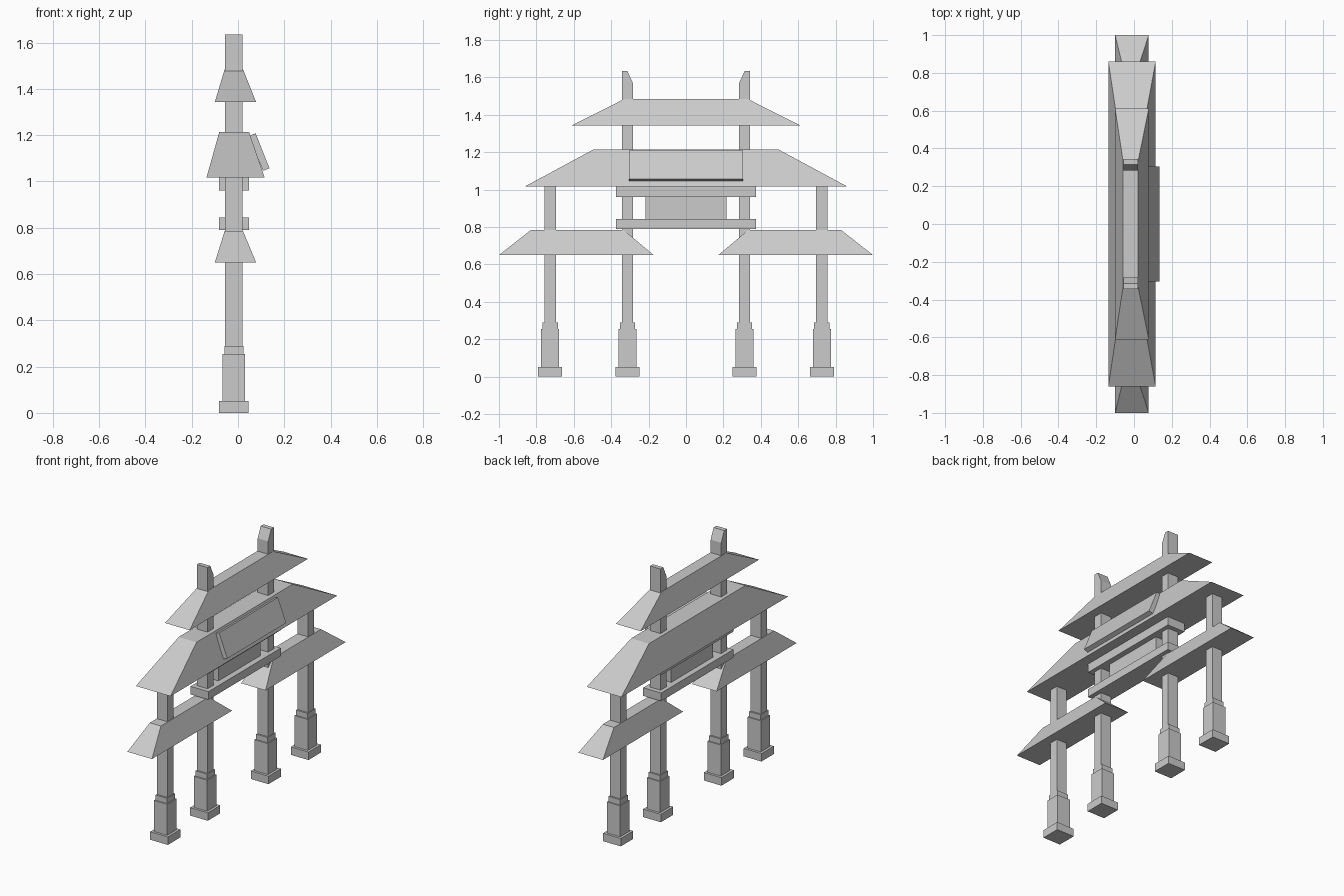
import bpy, bmesh

if "Cube" in bpy.data.objects:
    bpy.data.objects.remove(bpy.data.objects["Cube"])

XC = -0.018  # column line in depth


def make(name, bm):
    bmesh.ops.recalc_face_normals(bm, faces=bm.faces[:])
    me = bpy.data.meshes.new(name)
    bm.to_mesh(me)
    bm.free()
    ob = bpy.data.objects.new(name, me)
    bpy.context.collection.objects.link(ob)
    return ob


def add_frustum(bm, bottom, top, z0, z1):
    """bottom/top = (xmin, xmax, ymin, ymax)"""
    rings = []
    for (xa, xb, ya, yb), z in ((bottom, z0), (top, z1)):
        rings.append([bm.verts.new((x, y, z)) for x, y in
                      ((xa, ya), (xb, ya), (xb, yb), (xa, yb))])
    b, t = rings
    bm.faces.new(b[::-1])
    bm.faces.new(t)
    for i in range(4):
        j = (i + 1) % 4
        bm.faces.new((b[i], b[j], t[j], t[i]))


def frustum(name, bottom, top, z0, z1):
    bm = bmesh.new()
    add_frustum(bm, bottom, top, z0, z1)
    return make(name, bm)


def box(name, x0, x1, y0, y1, z0, z1):
    r = (x0, x1, y0, y1)
    return frustum(name, r, r, z0, z1)


def prism(name, points, offset):
    """Extrude a planar outline along an offset vector."""
    bm = bmesh.new()
    face = bm.faces.new([bm.verts.new(p) for p in points])
    ext = bmesh.ops.extrude_face_region(bm, geom=[face])
    verts = [g for g in ext["geom"] if isinstance(g, bmesh.types.BMVert)]
    bmesh.ops.translate(bm, verts=verts, vec=offset)
    return make(name, bm)


for s, side in ((-1, "left"), (1, "right")):
    # stepped column bases
    for y, pos in ((0.313, "inner"), (0.726, "outer")):
        bm = bmesh.new()
        for h, z0, z1 in ((0.064, 0, 0.052), (0.048, 0.052, 0.255),
                          (0.041, 0.255, 0.29)):
            r = (XC - h, XC + h, s * y - h, s * y + h)
            add_frustum(bm, r, r, z0, z1)
        make(f"{side}_{pos}_column_base", bm)

    # outer column shaft
    box(f"{side}_outer_column", XC - 0.038, XC + 0.038,
        s * 0.726 - 0.03, s * 0.726 + 0.03, 0.29, 1.03)

    # inner column shaft with slanted tip
    outline = ((0.283, 0.29), (0.343, 0.29), (0.343, 1.635),
               (0.314, 1.635), (0.283, 1.567))
    prism(f"{side}_inner_column",
          [(XC - 0.038, s * y, z) for y, z in outline], (0.076, 0, 0))

    # lower side roof
    ys0 = sorted((s * 0.173, s * 1.0))
    ys1 = sorted((s * 0.334, s * 0.828))
    frustum(f"{side}_lower_roof", (-0.1, 0.078, *ys0),
            (-0.058, 0.022, *ys1), 0.65, 0.785)

# middle and top roofs
frustum("middle_roof", (-0.136, 0.115, -0.861, 0.861),
        (-0.081, 0.048, -0.497, 0.497), 1.017, 1.213)
frustum("top_roof", (-0.1, 0.078, -0.611, 0.611),
        (-0.058, 0.022, -0.333, 0.333), 1.343, 1.483)

# cross beams and the board between them
box("lower_beam", -0.082, 0.048, -0.373, 0.373, 0.79, 0.843)
box("upper_beam", -0.082, 0.048, -0.373, 0.373, 0.96, 1.017)
box("center_board", -0.045, 0.01, -0.217, 0.217, 0.843, 0.96)

# tilted sign panel, left blank
prism("sign_panel", [(x, -0.304, z) for x, z in
      ((0.048, 1.197), (0.076, 1.208), (0.136, 1.057), (0.108, 1.046))],
      (0, 0.608, 0))
